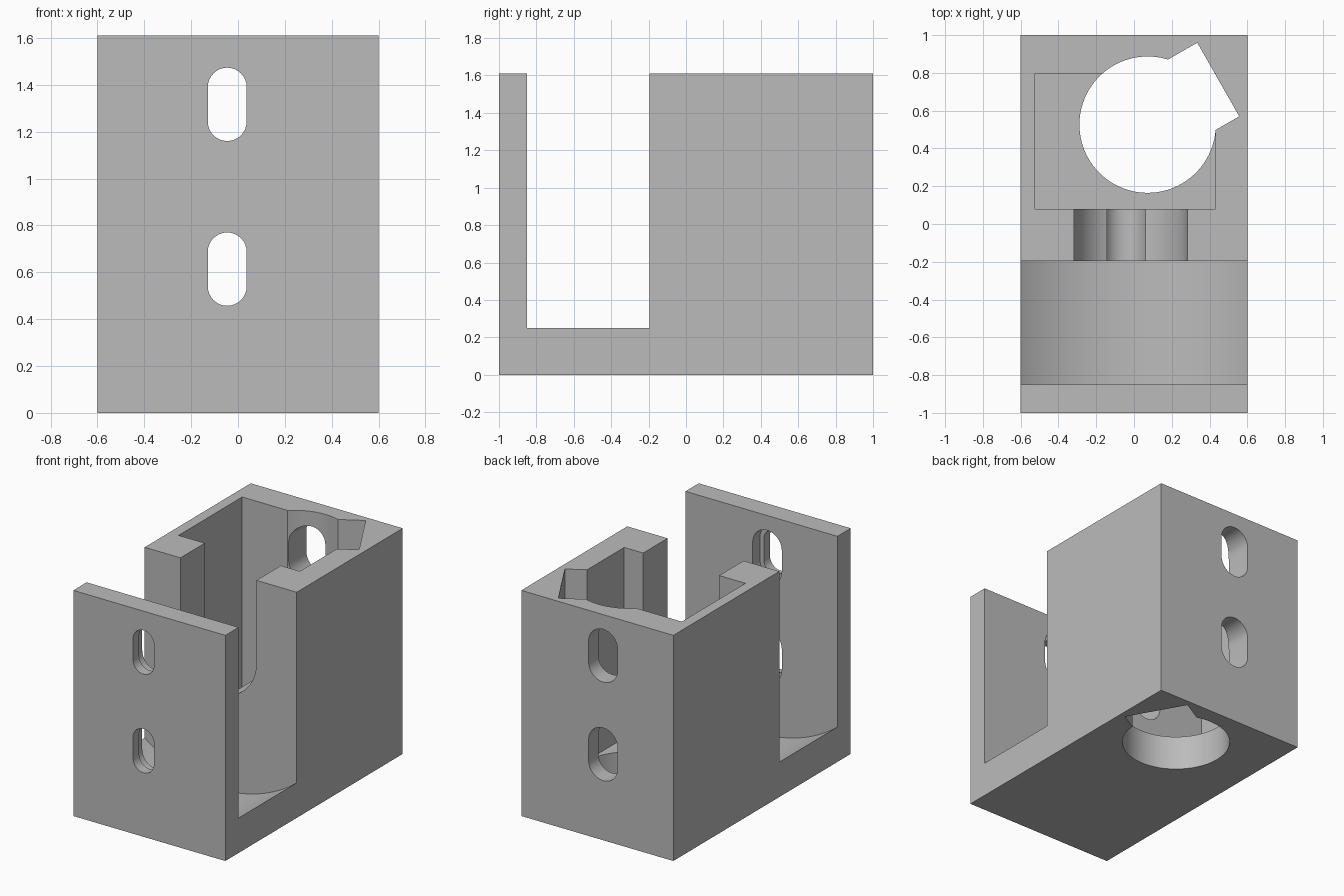
import bpy, bmesh
from math import sin, cos, pi, radians, sqrt
from mathutils import Vector

cube = bpy.data.objects.get("Cube")
if cube:
    bpy.data.objects.remove(cube, do_unlink=True)

HEIGHT = 1.61

grey = bpy.data.materials.new("plain_grey")
grey.use_nodes = True
colour = (0.5, 0.5, 0.5, 1)
grey.diffuse_color = colour
grey.node_tree.nodes["Principled BSDF"].inputs["Base Color"].default_value = colour


def arc(cx, cy, r, start, end, steps):
    """Points along an arc, angles in degrees."""
    angles = [radians(start + (end - start) * i / steps) for i in range(steps + 1)]
    return [(cx + r * cos(a), cy + r * sin(a)) for a in angles]


def prism(name, outline, low, high, axis="z"):
    """Extrude an outline: (x, y) along z, or (x, z) along y."""
    place = (lambda p, t: (p[0], p[1], t)) if axis == "z" else (lambda p, t: (p[0], t, p[1]))
    bm = bmesh.new()
    face = bm.faces.new([bm.verts.new(place(p, low)) for p in outline])
    out = bmesh.ops.extrude_face_region(bm, geom=[face])
    moved = [v for v in out["geom"] if isinstance(v, bmesh.types.BMVert)]
    step = Vector(place((0, 0), high - low))
    bmesh.ops.translate(bm, verts=moved, vec=step)
    bmesh.ops.recalc_face_normals(bm, faces=bm.faces)
    mesh = bpy.data.meshes.new(name)
    bm.to_mesh(mesh)
    bm.free()
    obj = bpy.data.objects.new(name, mesh)
    bpy.context.collection.objects.link(obj)
    mesh.materials.append(grey)
    return obj


def box(x0, x1, y0, y1):
    return [(x0, y0), (x1, y0), (x1, y1), (x0, y1)]


def slot(cx, z0, z1, r):
    """Upright slot with round ends centred at z0 and z1."""
    return arc(cx, z1, r, 0, 180, 16) + arc(cx, z0, r, 180, 360, 16)


# Solid body
body = prism("bracket_body", box(-0.6, 0.6, -1, 1), 0, HEIGHT)

# Wide round-bottomed gap behind the front plate
gap_r = 0.977
gap_z = 0.25 + sqrt(gap_r ** 2 - 0.6 ** 2)
cutters = [prism("gap_cutter", arc(0, gap_z, gap_r, 0, 360, 128)[:-1], -0.85, -0.195, "y")]

# Rectangular pocket, with a round hole and slanted notch through the floor
cutters.append(prism("pocket_cutter", box(-0.525, 0.432, 0.08, 0.797), 0.25, 2))
cutters.append(prism("hole_cutter", arc(0.072, 0.526, 0.361, 0, 360, 96)[:-1], -0.2, 2.1))
notch = [(0.335, 0.96), (0.075, 0.81), (0.297, 0.42), (0.557, 0.57)]
cutters.append(prism("notch_cutter", notch, -0.3, 2.2))

# Round-bottomed opening between the gap and the pocket
opening = arc(-0.018, 1.02, 0.3, 180, 360, 32) + [(0.282, 2), (-0.318, 2)]
cutters.append(prism("opening_cutter", opening, -0.5, 0.3, "y"))

# Stepped screw slots: narrow at the front face, wide from there to the back
for z in (0.54, 1.243):
    cutters.append(prism("wide_slot_cutter", slot(-0.046, z, z + 0.147, 0.115), -0.93, 1.2, "y"))
    cutters.append(prism("narrow_slot_cutter", slot(-0.046, z, z + 0.147, 0.083), -1.2, -0.8, "y"))

bpy.context.view_layer.objects.active = body
for cutter in cutters:
    cutter.hide_render = True
    mod = body.modifiers.new(cutter.name, "BOOLEAN")
    mod.operation = "DIFFERENCE"
    mod.solver = "EXACT"
    mod.object = cutter
    bpy.ops.object.modifier_apply(modifier=mod.name)
    bpy.data.objects.remove(cutter, do_unlink=True)

# Smooth the curved walls, keep the corners crisp
bpy.ops.object.select_all(action="DESELECT")
body.select_set(True)
bpy.ops.object.shade_smooth_by_angle(angle=radians(25))
